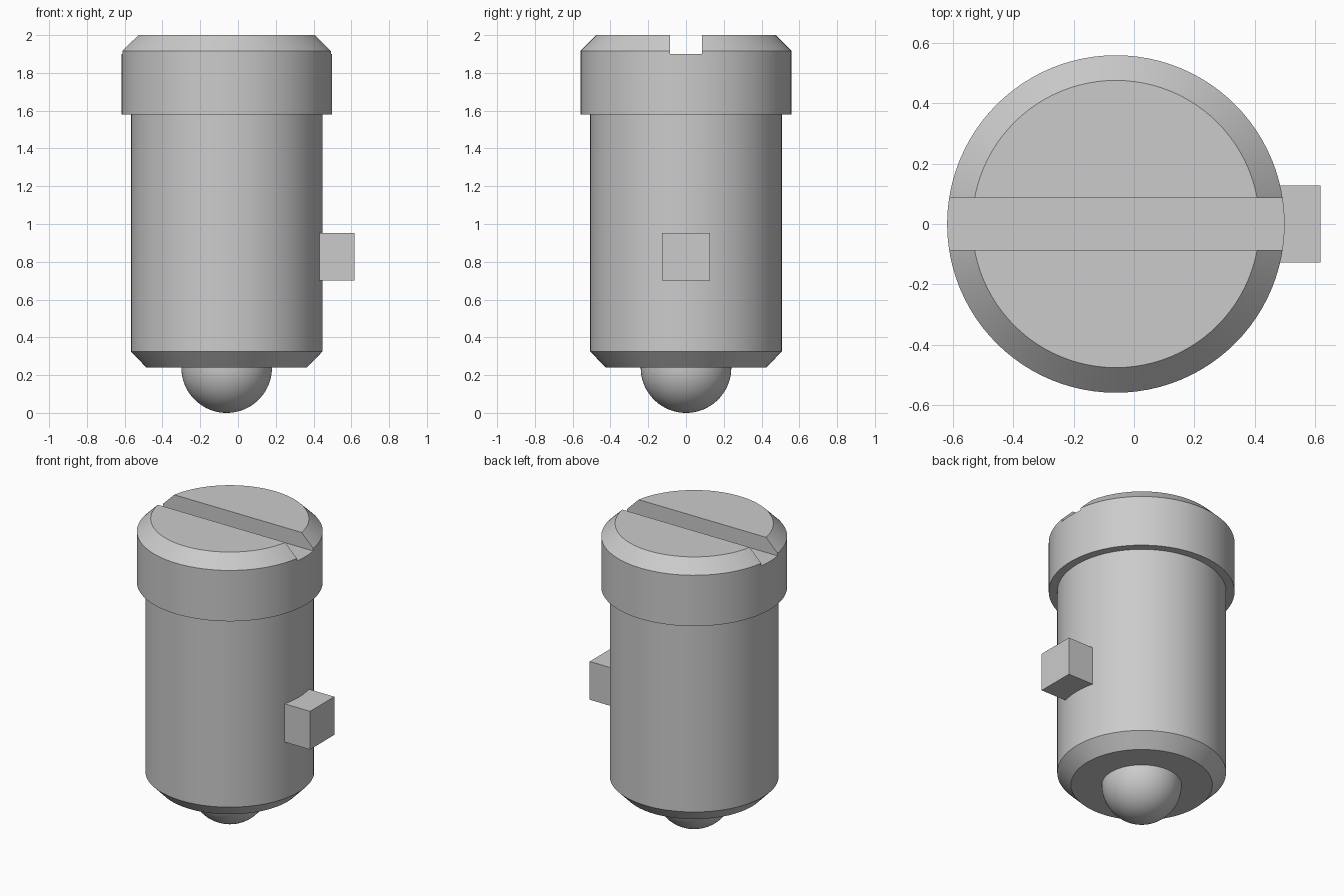
import bpy, bmesh
from math import sin, cos, pi, radians
from mathutils import Vector

if "Cube" in bpy.data.objects:
    bpy.data.objects.remove(bpy.data.objects["Cube"])

AXIS_X = -0.06      # the turned body sits left of centre to balance the tab
SEGMENTS = 96


def make_object(name, bm):
    bmesh.ops.recalc_face_normals(bm, faces=bm.faces)
    mesh = bpy.data.meshes.new(name)
    bm.to_mesh(mesh)
    bm.free()
    obj = bpy.data.objects.new(name, mesh)
    bpy.context.collection.objects.link(obj)
    return obj


def lathe(name, profile):
    bm = bmesh.new()
    verts = [bm.verts.new((r, 0, z)) for r, z in profile]
    edges = [bm.edges.new(pair) for pair in zip(verts, verts[1:])]
    bmesh.ops.spin(bm, geom=verts + edges, cent=(0, 0, 0), axis=(0, 0, 1),
                   angle=2 * pi, steps=SEGMENTS, use_merge=True)
    bmesh.ops.remove_doubles(bm, verts=bm.verts, dist=1e-5)
    bmesh.ops.translate(bm, verts=bm.verts, vec=(AXIS_X, 0, 0))
    return make_object(name, bm)


def box(name, low, high):
    low, high = Vector(low), Vector(high)
    bm = bmesh.new()
    bmesh.ops.create_cube(bm, size=1)
    bmesh.ops.scale(bm, verts=bm.verts, vec=high - low)
    bmesh.ops.translate(bm, verts=bm.verts, vec=(low + high) / 2)
    return make_object(name, bm)


# Turned housing: ball tip, chamfered barrel, wider chamfered head
ball_r = 0.24
steps = 20
profile = [(ball_r * sin(a), ball_r - ball_r * cos(a))
           for a in (pi / 2 * i / steps for i in range(steps + 1))]
profile[0] = (0, 0)
profile += [(0.425, 0.24), (0.507, 0.325), (0.507, 1.58), (0.558, 1.58),
            (0.558, 1.917), (0.475, 2.0), (0, 2.0)]
housing = lathe("plunger_housing", profile)

# Screwdriver slot across the head
cutter = box("slot_cutter", (-1, -0.086, 1.9), (1, 0.086, 2.2))
cutter.hide_render = True
slot = housing.modifiers.new("slot", 'BOOLEAN')
slot.operation = 'DIFFERENCE'
slot.solver = 'EXACT'
slot.object = cutter
bpy.context.view_layer.objects.active = housing
housing.select_set(True)
bpy.ops.object.modifier_apply(modifier=slot.name)
bpy.data.objects.remove(cutter)
bpy.ops.object.shade_smooth_by_angle(angle=radians(30))

# Square locating tab on the right side
box("locating_tab", (0.427, -0.127, 0.70), (0.617, 0.127, 0.953))
